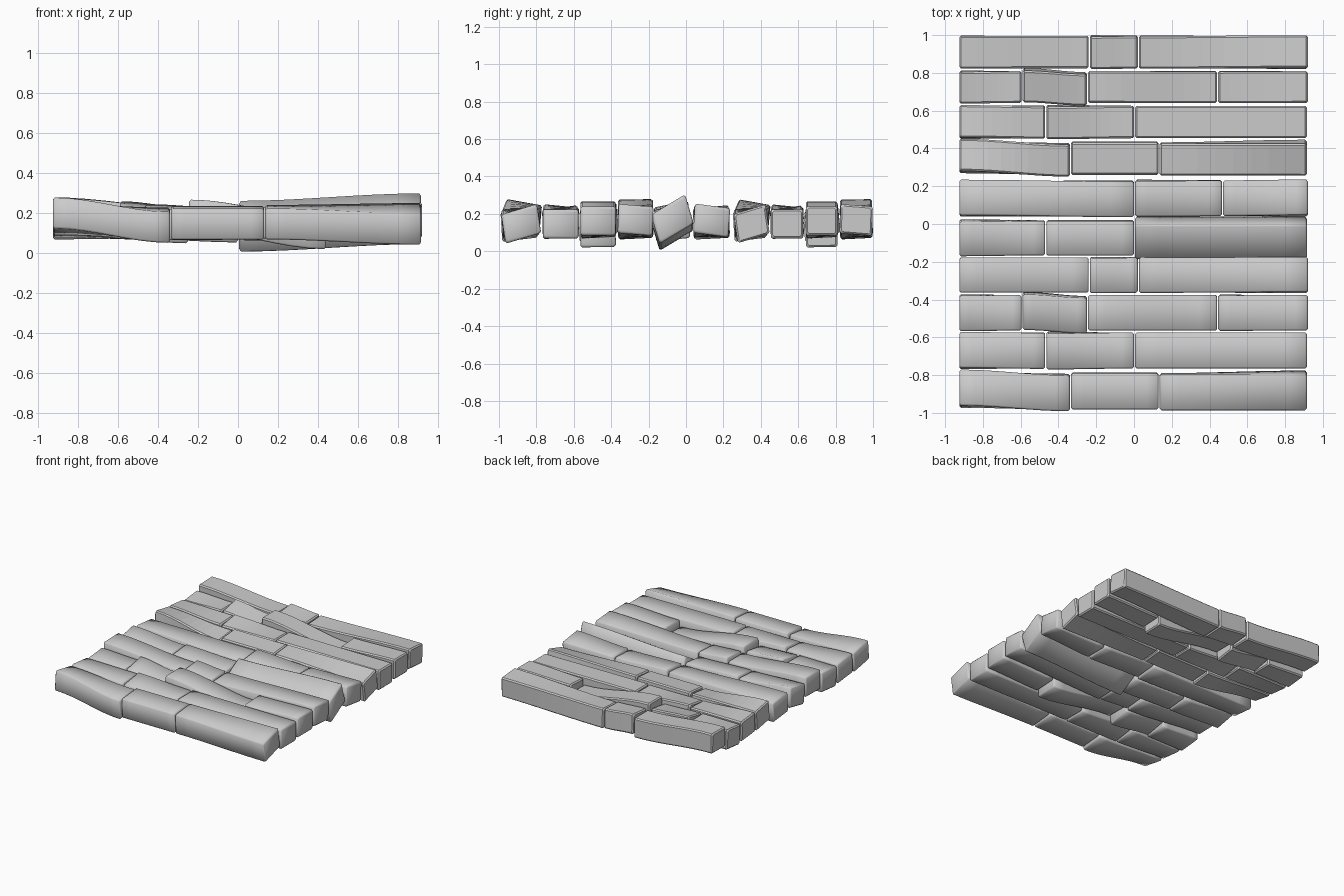
import bpy
import bmesh

cube = bpy.data.objects.get("Cube")
if cube:
    bpy.data.objects.remove(cube, do_unlink=True)

stone = bpy.data.materials.new("grey_stone")
stone.use_nodes = True
grey = (0.6, 0.6, 0.6, 1)
stone.diffuse_color = grey
stone.node_tree.nodes["Principled BSDF"].inputs["Base Color"].default_value = grey

THICK = 0.155
BEVEL = 0.009
STEPS = 8


def section(half_w, half_h, tilt):
    """Chamfered rectangle, tilted around the length of the plank."""
    b = BEVEL
    pts = [(-half_w + b, -half_h), (half_w - b, -half_h),
           (half_w, -half_h + b), (half_w, half_h - b),
           (half_w - b, half_h), (-half_w + b, half_h),
           (-half_w, half_h - b), (-half_w, -half_h + b)]
    return [(u - v * tilt * 0.5, v + u * tilt) for u, v in pts]


def plank(name, x0, x1, y, width, left, right, smooth):
    """Loft from left to right; each end is (height, tilt, sideways shift)."""
    bm = bmesh.new()
    rings = []
    stations = [(0, BEVEL)]
    stations += [(i / STEPS, 0) for i in range(STEPS + 1)]
    stations += [(1, BEVEL)]
    for k, (t, inset) in enumerate(stations):
        s = t * t * (3 - 2 * t)
        z, tilt, shift = [a + (b - a) * s for a, b in zip(left, right)]
        x = x0 + BEVEL + (x1 - x0 - 2 * BEVEL) * t
        x += (-BEVEL if k == 0 else BEVEL if k == len(stations) - 1 else 0)
        ring = section(width / 2 - inset, THICK / 2 - inset, tilt)
        rings.append([bm.verts.new((x, y + shift + u, z + v)) for u, v in ring])
    for a, b in zip(rings, rings[1:]):
        for i in range(8):
            j = (i + 1) % 8
            bm.faces.new((a[i], a[j], b[j], b[i]))
    bm.faces.new(rings[0])
    bm.faces.new(rings[-1])
    bmesh.ops.recalc_face_normals(bm, faces=bm.faces)
    for f in bm.faces:
        f.smooth = smooth
    mesh = bpy.data.meshes.new(name)
    bm.to_mesh(mesh)
    bm.free()
    mesh.materials.append(stone)
    bpy.context.collection.objects.link(bpy.data.objects.new(name, mesh))


# Row patterns: right edge, left end (height, tilt, shift), right end
short_middle = [
    (-0.24, (0.2, 0.02, 0), (0.15, 0, 0)),
    (0.02, (0.165, 0.1, 0), (0.15, 0.05, 0)),
    (0.92, (0.145, 0.05, 0), (0.168, -0.08, 0)),
]
four_planks = [
    (-0.595, (0.155, 0.1, 0), (0.15, 0, 0)),
    (-0.25, (0.165, 0.2, 0.01), (0.14, 0.15, -0.01)),
    (0.44, (0.19, 0, 0), (0.1, 0.02, 0)),
    (0.92, (0.15, 0.05, 0), (0.163, 0, 0)),
]
long_right = [
    (-0.47, (0.165, -0.1, 0), (0.15, 0.05, 0)),
    (0, (0.155, 0.15, 0), (0.145, 0, 0)),
    (0.915, (0.15, 0, 0), (0.147, 0, 0)),
]
curved_edge = [
    (-0.34, (0.185, -0.18, 0.012), (0.14, 0.12, -0.008)),
    (0.13, (0.152, 0.08, 0), (0.152, 0.08, 0)),
    (0.915, (0.155, 0.1, -0.004), (0.147, 0.3, 0.003)),
]
long_left = [
    (0, (0.165, -0.1, 0), (0.15, 0.08, -0.004)),
    (0.465, (0.16, 0.1, 0), (0.145, 0.05, 0)),
    (0.92, (0.15, 0, 0), (0.165, -0.13, 0)),
]
steep_right = [
    (-0.47, (0.175, 0.2, 0), (0.15, 0.05, 0)),
    (0, (0.155, 0.1, 0), (0.14, 0.1, 0)),
    (0.915, (0.135, 0.6, 0), (0.172, 0.6, 0)),
]

# Rows from back to front: pattern, centre, width
rows = [
    (short_middle, 0.91, 0.172), (four_planks, 0.725, 0.168),
    (long_right, 0.54, 0.172), (curved_edge, 0.348, 0.17),
    (long_left, 0.137, 0.188), (steep_right, -0.073, 0.182),
    (short_middle, -0.27, 0.186), (four_planks, -0.47, 0.188),
    (long_right, -0.67, 0.19), (curved_edge, -0.884, 0.19),
]
for r, (pattern, y, width) in enumerate(rows, 1):
    x = -0.925
    for p, (end, left, right) in enumerate(pattern, 1):
        plank(f"row_{r}_plank_{p}", x, end, y, width, left, right, r > 4)
        x = end + 0.006
